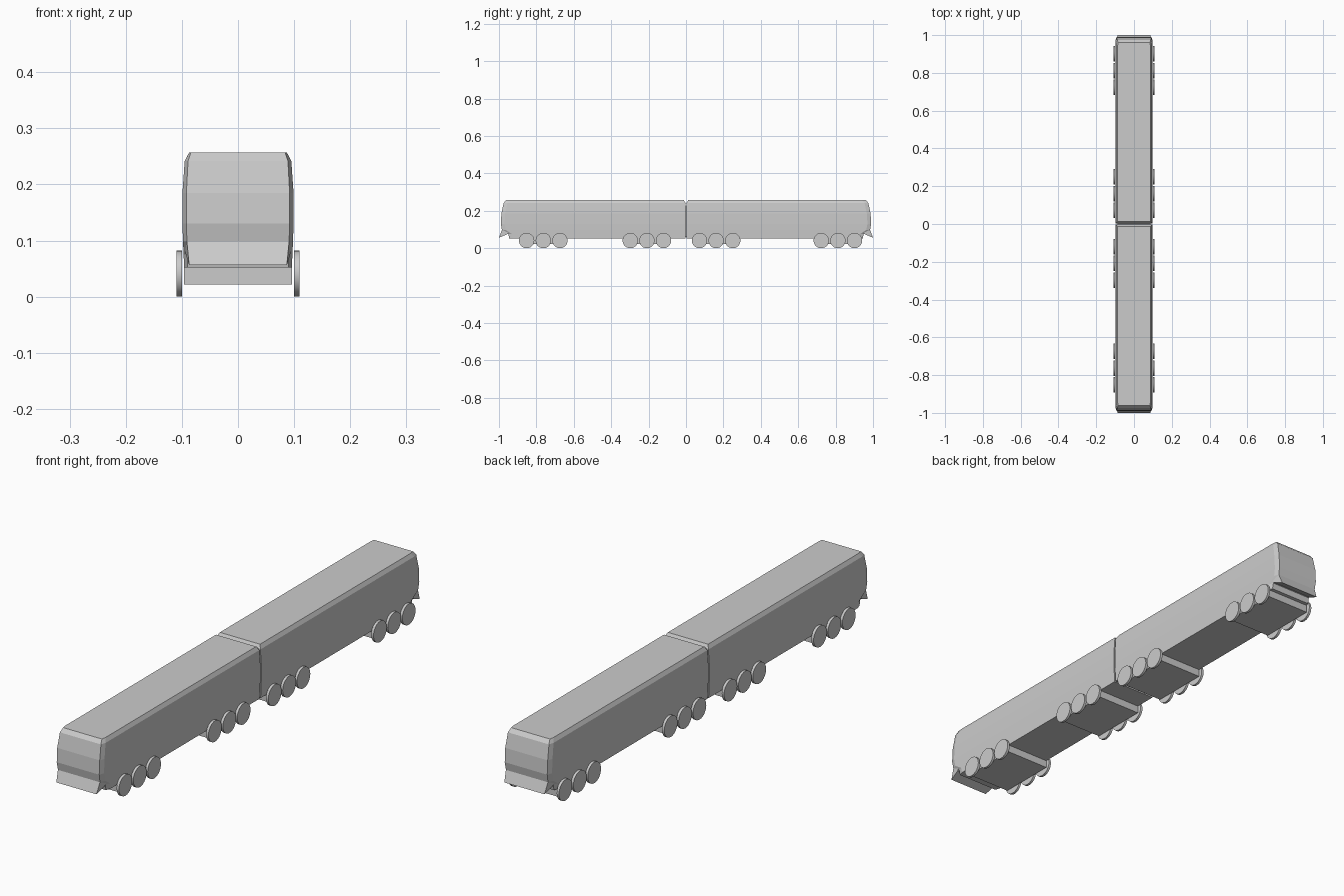
import bpy, bmesh
from math import pi
from mathutils import Matrix

if "Cube" in bpy.data.objects:
    bpy.data.objects.remove(bpy.data.objects["Cube"])


def finish(bm, name):
    bmesh.ops.recalc_face_normals(bm, faces=bm.faces)
    me = bpy.data.meshes.new(name)
    bm.to_mesh(me)
    bm.free()
    ob = bpy.data.objects.new(name, me)
    bpy.context.collection.objects.link(ob)
    return ob


def loft(name, rings, turn):
    bm = bmesh.new()
    loops = [[bm.verts.new(p) for p in r] for r in rings]
    for a, b in zip(loops, loops[1:]):
        for i in range(len(a)):
            j = (i + 1) % len(a)
            bm.faces.new((a[i], a[j], b[j], b[i]))
    bm.faces.new(loops[0])
    bm.faces.new(loops[-1])
    bm.transform(Matrix.Rotation(turn, 4, 'Z'))
    return finish(bm, name)


def box(name, lo, hi):
    bm = bmesh.new()
    bmesh.ops.create_cube(bm, size=1)
    for v in bm.verts:
        v.co = [(l + h) / 2 + c * (h - l) for l, h, c in zip(lo, hi, v.co)]
    return finish(bm, name)


# Car shell levels: height, half width, nose y, nose half width, inner end y
levels = [
    (0.052, 0.096, -0.945, 0.090, -0.003),
    (0.075, 0.097, -0.950, 0.090, -0.003),
    (0.098, 0.098, -0.984, 0.091, -0.003),
    (0.130, 0.099, -0.990, 0.092, -0.003),
    (0.185, 0.099, -0.987, 0.092, -0.003),
    (0.242, 0.095, -0.975, 0.089, -0.003),
    (0.257, 0.087, -0.962, 0.084, -0.012),
]

for label, turn in (("front", 0), ("rear", pi)):
    # Car body with chamfered nose corners and roof edges
    rings = []
    for z, w, yf, wf, yb in levels:
        rings.append([(-wf, yf, z), (wf, yf, z), (w, yf + 0.02, z),
                      (w, yb, z), (-w, yb, z), (-w, yf + 0.02, z)])
    loft(label + "_car_body", rings, turn)

    # Flared skirt under the windscreen
    profile = [(-0.984, 0.098, 0.091), (-1.0, 0.056, 0.087),
               (-0.955, 0.075, 0.093), (-0.945, 0.098, 0.096)]
    loft(label + "_skirt", [[(s * w, y, z) for y, z, w in profile] for s in (-1, 1)], turn)

# Gangway between the cars
box("gangway", (-0.088, -0.01, 0.06), (0.088, 0.01, 0.243))

# Bogies with three wheels per side
for n, yc in enumerate((-0.763, -0.209, 0.161, 0.812), 1):
    box(f"bogie_{n}", (-0.096, yc - 0.118, 0.022), (0.096, yc + 0.118, 0.053))
    for side in (-1, 1):
        for k in (-1, 0, 1):
            bm = bmesh.new()
            bmesh.ops.create_cone(bm, cap_ends=True, segments=28, radius1=0.041,
                                  radius2=0.041, depth=0.01)
            bm.transform(Matrix.Translation((side * 0.1045, yc + k * 0.089, 0.041))
                         @ Matrix.Rotation(pi / 2, 4, 'Y'))
            ob = finish(bm, f"wheel_{n}")
            bpy.context.view_layer.objects.active = ob
            ob.select_set(True)
            bpy.ops.object.shade_smooth_by_angle(angle=0.6)
            ob.select_set(False)
